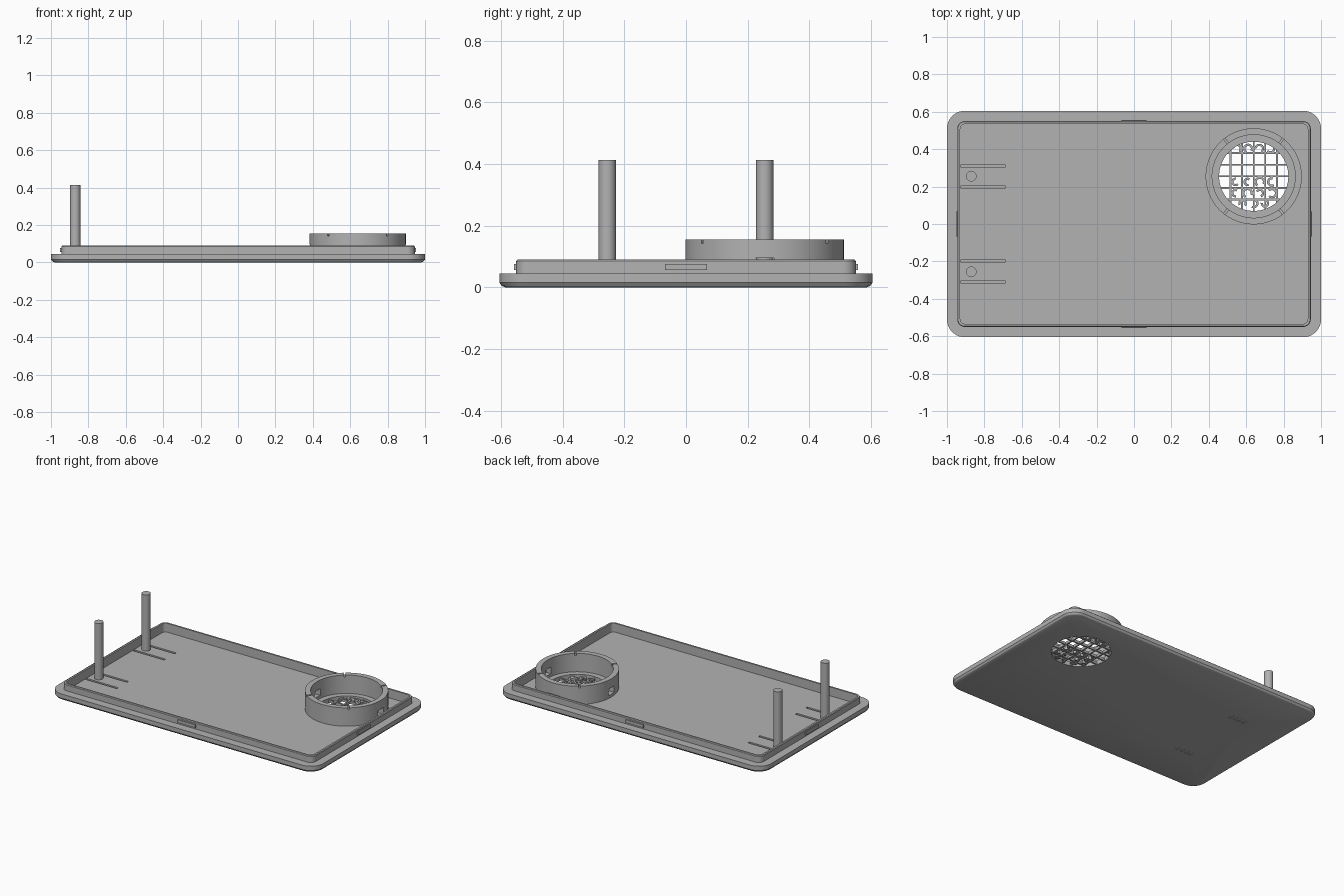
import bpy, bmesh, math, random
from mathutils import Matrix, Vector

if "Cube" in bpy.data.objects:
    bpy.data.objects.remove(bpy.data.objects["Cube"])

grey = bpy.data.materials.new("plain grey")
grey.use_nodes = True
GREY = (0.45, 0.45, 0.45, 1)
grey.diffuse_color = GREY
grey.node_tree.nodes["Principled BSDF"].inputs["Base Color"].default_value = GREY

CX, CY = 0.64, 0.255            # speaker centre
PIN_X, PIN_Y = -0.87, 0.255
FLOOR = 0.03


def make(name, bm):
    bmesh.ops.recalc_face_normals(bm, faces=bm.faces)
    mesh = bpy.data.meshes.new(name)
    bm.to_mesh(mesh)
    bm.free()
    mesh.materials.append(grey)
    ob = bpy.data.objects.new(name, mesh)
    bpy.context.collection.objects.link(ob)
    return ob


def activate(ob):
    bpy.ops.object.select_all(action="DESELECT")
    ob.select_set(True)
    bpy.context.view_layer.objects.active = ob


def smooth(ob):
    activate(ob)
    bpy.ops.object.shade_smooth_by_angle(angle=math.radians(30))


def box(bm, lo, hi, turn=None):
    lo, hi = Vector(lo), Vector(hi)
    m = Matrix.Translation((lo + hi) / 2) @ Matrix.Diagonal((*(hi - lo), 1))
    bmesh.ops.create_cube(bm, size=1, matrix=(turn or Matrix()) @ m)


def rod(bm, x, y, r, z0, z1, n=64):
    bmesh.ops.create_cone(bm, cap_ends=True, segments=n, radius1=r, radius2=r,
                          depth=z1 - z0, matrix=Matrix.Translation((x, y, (z0 + z1) / 2)))


def arc_band(bm, x, y, r0, r1, z0, z1, a0=0, a1=math.tau, n=96):
    """Square-section ring, or part of one."""
    closed = a1 - a0 > 6.28
    rows = []
    for i in range(n if closed else n + 1):
        a = a0 + (a1 - a0) * i / n
        rows.append([bm.verts.new((x + r * math.cos(a), y + r * math.sin(a), z))
                     for r, z in ((r0, z0), (r1, z0), (r1, z1), (r0, z1))])
    for i in range(n):
        p, q = rows[i], rows[(i + 1) % len(rows)]
        for k in range(4):
            bm.faces.new((p[k], p[k - 1], q[k - 1], q[k]))
    if not closed:
        bm.faces.new(rows[0])
        bm.faces.new(rows[-1])


def rounded_loop(bm, hx, hy, r, z, n=10):
    verts = []
    for c, (sx, sy) in enumerate(((1, 1), (-1, 1), (-1, -1), (1, -1))):
        for i in range(n + 1):
            a = math.pi / 2 * (c + i / n)
            verts.append(bm.verts.new((sx * (hx - r) + r * math.cos(a),
                                       sy * (hy - r) + r * math.sin(a), z)))
    return verts


def cut(ob, cutter):
    cutter.hide_render = True
    mod = ob.modifiers.new("cut", "BOOLEAN")
    mod.operation, mod.solver, mod.object = "DIFFERENCE", "EXACT", cutter
    activate(ob)
    bpy.ops.object.modifier_apply(modifier=mod.name)
    bpy.data.objects.remove(cutter)


# Lid: chamfered plate, raised lip and recessed floor
bm = bmesh.new()
profile = ((0.98, 0.585, 0.075, 0), (0.992, 0.597, 0.087, 0.005), (1, 0.605, 0.095, 0.016),
           (1, 0.605, 0.095, 0.045), (0.945, 0.55, 0.04, 0.045), (0.945, 0.55, 0.04, 0.085),
           (0.941, 0.546, 0.036, 0.09), (0.929, 0.534, 0.026, 0.09), (0.929, 0.534, 0.026, FLOOR))
loops = [rounded_loop(bm, *p) for p in profile]
for a, b in zip(loops, loops[1:]):
    for i in range(len(a)):
        bm.faces.new((a[i - 1], a[i], b[i], b[i - 1]))
bm.faces.new(loops[0])
bm.faces.new(loops[-1])
lid = make("lid", bm)

# Speaker hole, flexure grooves beside the pins and small marks underneath
bm = bmesh.new()
rod(bm, CX, CY, 0.185, -0.1, 0.2, 96)
for s in (-1, 1):
    for d in (-0.056, 0.056):
        y = s * PIN_Y + d
        box(bm, (-0.925, y - 0.008, 0.01), (-0.69, y + 0.008, 0.1))
    for i in range(4):
        x = -0.7 + i * 0.035
        box(bm, (x, s * PIN_Y - 0.035, -0.01), (x + 0.02, s * PIN_Y - 0.005, 0.004))
cut(lid, make("lid_cutter", bm))
smooth(lid)

# Snap ridges on the lip
bm = bmesh.new()
for s in (-1, 1):
    box(bm, (-0.068, s * 0.551 - 0.006, 0.056), (0.068, s * 0.551 + 0.006, 0.076))
    box(bm, (s * 0.946 - 0.006, -0.068, 0.056), (s * 0.946 + 0.006, 0.068, 0.076))
make("snap_ridges", bm)

# Button pins
for s, side in ((-1, "front"), (1, "back")):
    bm = bmesh.new()
    rod(bm, PIN_X, s * PIN_Y, 0.028, FLOOR - 0.005, 0.413, 40)
    smooth(make(side + "_pin", bm))

# Speaker collar with side windows and rim notches
bm = bmesh.new()
arc_band(bm, CX, CY, 0.222, 0.257, FLOOR - 0.005, 0.155)
collar = make("speaker_collar", bm)
bm = bmesh.new()
for a in (0, 180):
    turn = Matrix.Translation((CX, CY, 0)) @ Matrix.Rotation(math.radians(a), 4, "Z")
    box(bm, (0.2, -0.03, 0.05), (0.3, 0.03, 0.095), turn)
for a in (52, 128, 232, 308):
    turn = Matrix.Translation((CX, CY, 0)) @ Matrix.Rotation(math.radians(a), 4, "Z")
    box(bm, (0.2, -0.005, 0.142), (0.3, 0.005, 0.17), turn)
cut(collar, make("collar_cutter", bm))
smooth(collar)

# Grille: thin bars clipped to the hole
bm = bmesh.new()
R, W, TOP = 0.187, 0.005, 0.02
for i in range(-2, 3):
    o = i * 0.062
    h = math.sqrt(R * R - o * o)
    box(bm, (CX + o - W, CY - h, 0.001), (CX + o + W, CY + h, TOP))
    box(bm, (CX - h, CY + o - W, 0.002), (CX + h, CY + o + W, TOP - 0.001))
make("grille_bars", bm)

# Grille: curled tracery over the lower half and along the top edge
random.seed(4)
bm = bmesh.new()
spots = [(x * 0.065, y) for y in (-0.03, -0.09) for x in (-1.5, -0.5, 0.5, 1.5)]
spots += [(x * 0.06, -0.145) for x in (-1, 0, 1)] + [(x * 0.06, 0.148) for x in (-1.5, -0.5, 0.5, 1.5)]
for i, (x, y) in enumerate(spots):
    start = random.uniform(0, math.tau)
    r = random.uniform(0.022, 0.03)
    arc_band(bm, CX + x, CY + y, r - 0.012, r, 0.0015 + i * 0.0001, TOP + i * 0.0001,
             start, start + random.uniform(3.4, 5), 18)
smooth(make("grille_tracery", bm))
